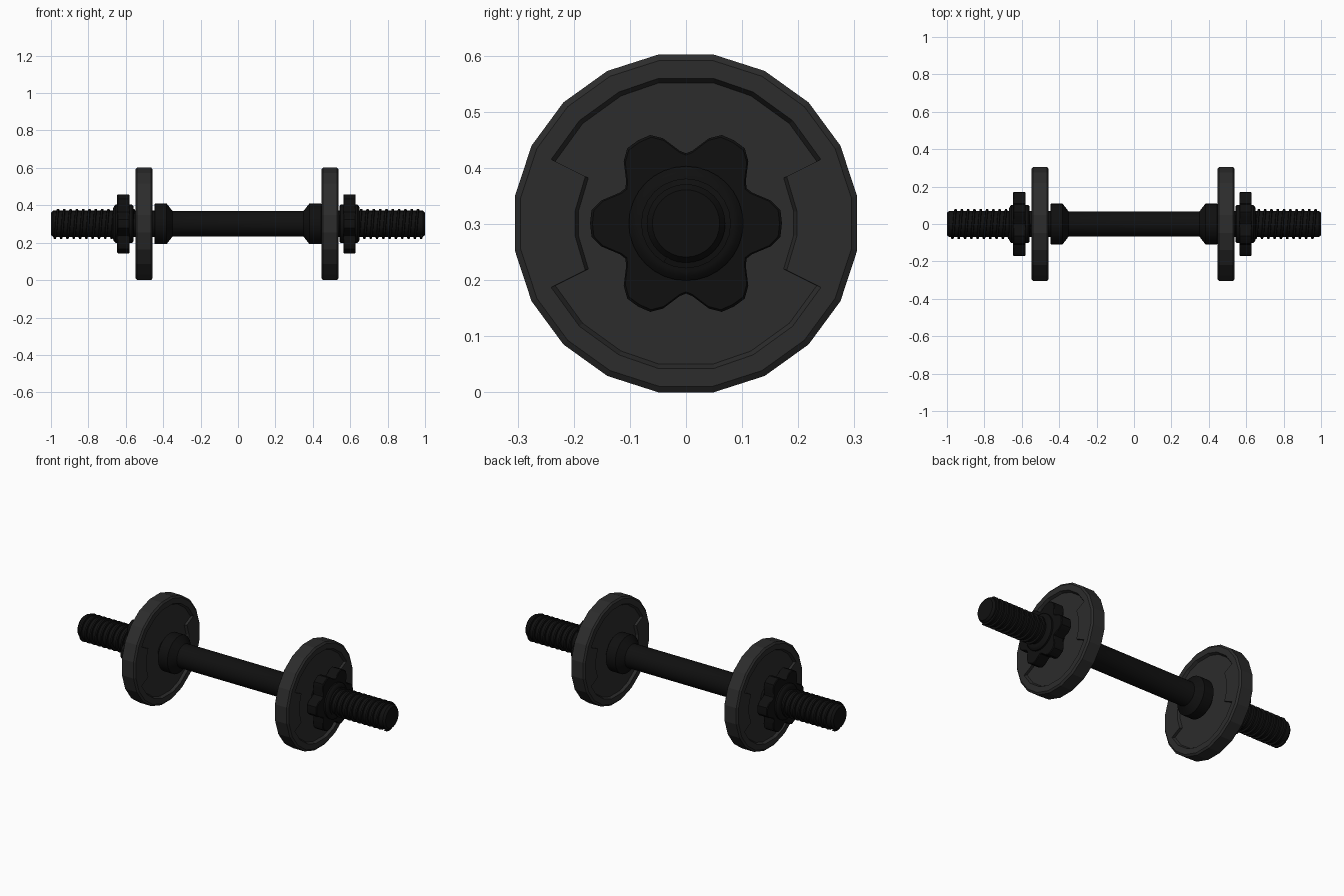
import bpy, bmesh
from math import sin, cos, pi, radians

if "Cube" in bpy.data.objects:
    bpy.data.objects.remove(bpy.data.objects["Cube"])

ZC = 0.301  # height of the bar axis


def material(name, v):
    m = bpy.data.materials.new(name)
    m.diffuse_color = (v, v, v, 1)
    m.use_nodes = True
    m.node_tree.nodes["Principled BSDF"].inputs["Base Color"].default_value = m.diffuse_color
    return m


BLACK = material("black_metal", 0.005)
GREY = material("dark_iron", 0.025)


def ring(x, pts):
    return [(x, y, ZC + z) for y, z in pts]


def circle(r, n, phase=0.0):
    return [(r * sin(2 * pi * i / n + phase), r * cos(2 * pi * i / n + phase)) for i in range(n)]


def loft(name, loops, mat, smooth=True):
    """Skin a list of equal-length closed loops and cap both ends."""
    bm = bmesh.new()
    rows = [[bm.verts.new(p) for p in lp] for lp in loops]
    for a, b in zip(rows, rows[1:]):
        for i in range(len(a)):
            j = (i + 1) % len(a)
            bm.faces.new((a[i], a[j], b[j], b[i]))
    bm.faces.new(rows[0])
    bm.faces.new(rows[-1])
    bmesh.ops.recalc_face_normals(bm, faces=bm.faces[:])
    me = bpy.data.meshes.new(name)
    bm.to_mesh(me)
    bm.free()
    me.materials.append(mat)
    if smooth:
        me.shade_smooth()
        me.set_sharp_from_angle(angle=radians(30))
    ob = bpy.data.objects.new(name, me)
    bpy.context.scene.collection.objects.link(ob)
    return ob


def lathe(name, prof, mat, n=32):
    return loft(name, [ring(x, circle(r, n)) for x, r in prof], mat)


def scaled(pts, s):
    return [(y * s, z * s) for y, z in pts]


# Recess outline on the plate faces: one quadrant (angle from top, radius), mirrored
quad = [(11, .263), (27, .263), (46, .264), (64.6, .266), (65, .198), (83.7, .199)]
q = [(r * sin(radians(a)), r * cos(radians(a))) for a, r in quad]
recess = (q + [(y, -z) for y, z in reversed(q)]
          + [(-y, -z) for y, z in q] + [(-y, z) for y, z in reversed(q)])

# Six-lobed nut outline: one lobe (angle, radius) repeated
lobe = [(-25, .130), (-15, .157), (-8, .170), (0, .171), (8, .170), (15, .157), (25, .130), (30, .125)]
star = [(r * cos(radians(a + 60 * k)), r * sin(radians(a + 60 * k))) for k in range(6) for a, r in lobe]

# Bar with chamfered ends
lathe("bar", [(-1, .055), (-1, .060), (-.988, .070), (-.36, .070), (-.355, .068),
              (.355, .068), (.36, .070), (.988, .070), (1, .060), (1, .055)], BLACK)

for side, s in (("left", -1), ("right", 1)):
    # Screw thread
    pitch, steps = .0337, 24
    loops = []
    for i in range(int((.975 - .55) / pitch * steps) + 1):
        a, x = 2 * pi * i / steps, .55 + pitch * i / steps
        loops.append([(s * (x + dx), s * r * sin(a), ZC + r * cos(a))
                      for dx, r in ((0, .066), (.003, .080), (.013, .080), (.016, .066))])
    loft("thread_" + side, loops, BLACK)

    # Inner stop collar
    lathe("collar_" + side, [(s * x, r) for x, r in
                             ((.35, .068), (.382, .109), (.443, .109), (.446, .106))], BLACK)

    # Weight plate with recess cut in both faces
    cx = -.502 if s < 0 else .492
    rim = scaled(circle(1, 20, pi / 20), 1)
    rim = [(y * .309, z * .305) for y, z in rim]
    hw = .0455
    plate = loft("plate_" + side, [ring(cx + x, scaled(rim, k)) for x, k in
                                   ((-hw, .965), (-hw + .008, 1), (hw - .008, 1), (hw, .965))],
                 GREY, smooth=False)
    for d in (-1, 1):
        cut = loft("recess_cutter", [ring(cx + d * (hw - .015), scaled(recess, .97)),
                                     ring(cx + d * hw, recess),
                                     ring(cx + d * (hw + .03), recess)], GREY, smooth=False)
        cut.hide_render = True
        cut.hide_set(True)
        mod = plate.modifiers.new("recess", 'BOOLEAN')
        mod.operation, mod.solver, mod.object = 'DIFFERENCE', 'EXACT', cut

    # Star nut and its stepped hub
    nx = -.613 if s < 0 else .596
    loft("star_nut_" + side, [ring(nx + x, scaled(star, k)) for x, k in
                              ((-.033, .975), (-.029, 1), (.029, 1), (.033, .975))], BLACK)
    lathe("nut_hub_" + side, [(nx + s * x, r) for x, r in
                              ((-.053, .095), (-.047, .102), (.042, .102), (.050, .094), (.054, .085))], BLACK)
